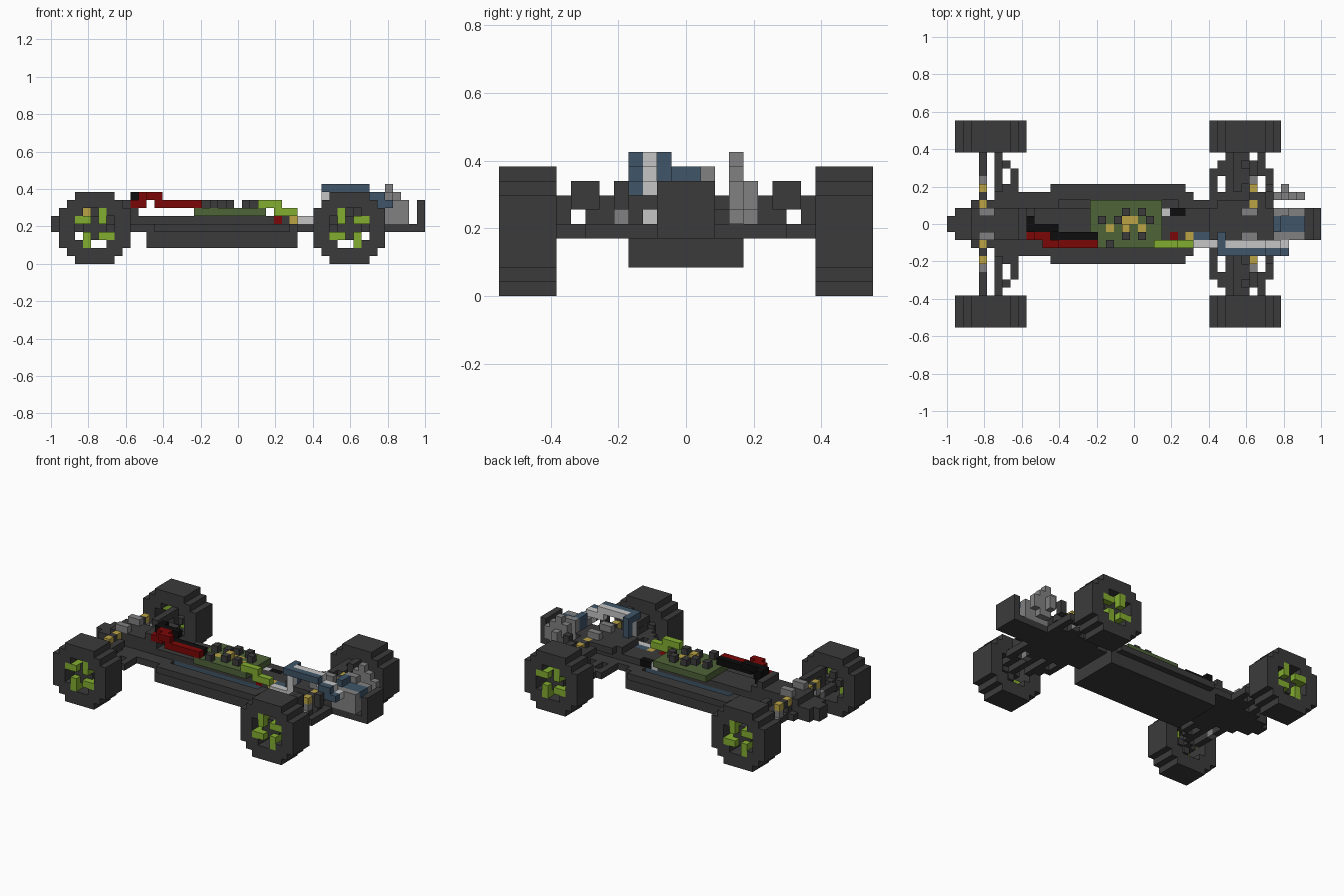
import bpy, bmesh

if "Cube" in bpy.data.objects:
    bpy.data.objects.remove(bpy.data.objects["Cube"])

V = 2 / 47                      # block size: 47 x 26 x 10 blocks overall
COLOURS = {
    "dark_grey": (0.044, 0.044, 0.044), "black": (0.004, 0.004, 0.004),
    "red": (0.2, 0.002, 0.002), "lime": (0.23, 0.42, 0.03),
    "olive": (0.078, 0.125, 0.04), "gold": (0.5, 0.37, 0.06),
    "slate_blue": (0.05, 0.09, 0.14), "light_grey": (0.56, 0.56, 0.56),
    "mid_grey": (0.22, 0.22, 0.22),
}
MATS = {}
for n, c in COLOURS.items():
    MATS[n] = bpy.data.materials.new(n)
    MATS[n].diffuse_color = (*c, 1)

cells = {}                      # block position -> (part, colour)


def fill(part, colour, boxes, mirror=False):
    """Fill inclusive block ranges (x0, x1, y0, y1, z0, z1)."""
    for x0, x1, y0, y1, z0, z1 in boxes:
        for x in range(x0, x1 + 1):
            for y in range(y0, y1 + 1):
                for z in range(z0, z1 + 1):
                    cells[x, y, z] = (part, colour)
                    if mirror:
                        cells[x, 25 - y, z] = (part, colour)


# hull with flanges, a trough on each side and the battery under a deck
fill("battery_tub", "dark_grey", [(12, 30, 9, 16, 2, 3), (12, 13, 10, 15, 4, 4),
     (29, 30, 10, 15, 4, 4)])
fill("tub_flange", "dark_grey", [(13, 29, 8, 8, 4, 4), (12, 30, 9, 9, 4, 4)], True)
fill("battery", "slate_blue", [(14, 28, 11, 14, 4, 4)])
fill("tub_deck", "dark_grey", [(11, 33, 11, 14, 5, 5)])

# stepped chassis plates at both ends
fill("front_plate", "dark_grey", [(0, 0, 12, 13, 4, 5), (1, 2, 11, 14, 4, 5),
     (3, 5, 10, 15, 4, 4), (6, 11, 9, 16, 4, 4)])
fill("front_gearbox", "dark_grey", [(3, 10, 11, 14, 5, 6), (4, 4, 10, 15, 5, 5),
     (9, 9, 11, 14, 7, 7)])
fill("rear_plate", "dark_grey", [(31, 32, 10, 15, 4, 4), (33, 40, 9, 16, 4, 4),
     (41, 46, 11, 14, 4, 4)])
fill("rear_gearbox", "dark_grey", [(33, 40, 11, 14, 5, 6), (34, 39, 10, 15, 6, 6)])
fill("rear_bumper", "dark_grey", [(46, 46, 11, 14, 4, 7)])

# suspension: arms, uprights and stepped shock absorbers on each side
fill("front_arm", "dark_grey", [(4, 4, 4, 9, 4, 4), (6, 6, 4, 9, 4, 4),
     (7, 7, 5, 5, 4, 4), (8, 8, 6, 8, 4, 4), (7, 7, 8, 9, 4, 4),
     (6, 6, 4, 4, 4, 6), (6, 6, 4, 8, 6, 6)], True)
fill("rear_arm", "dark_grey", [(33, 33, 6, 9, 4, 4), (34, 34, 5, 6, 4, 4),
     (35, 35, 4, 9, 4, 4), (37, 37, 3, 10, 4, 4), (38, 38, 7, 9, 4, 4),
     (40, 40, 6, 9, 4, 4), (39, 39, 4, 6, 4, 4)], True)
fill("rear_upright", "dark_grey", [(36, 36, 4, 8, 6, 6), (37, 37, 4, 4, 4, 6),
     (38, 38, 5, 6, 7, 7), (38, 38, 5, 6, 6, 6), (40, 40, 8, 8, 6, 7),
     (37, 37, 6, 7, 5, 6), (39, 39, 9, 9, 5, 6)], True)
for name, x in (("front", 4), ("rear", 38)):
    x2 = x + (1 if x < 9 else -1)
    fill(name + "_shock_body", "mid_grey", [(x, x, 7, 7, 4, 4), (x, x, 8, 8, 5, 5),
         (min(x, x2), max(x, x2), 11, 11, 7, 7)], True)
    fill(name + "_shock_rod", "dark_grey", [(x, x, 9, 9, 6, 6)], True)
    fill(name + "_spring", "gold", [(x, x, 8, 8, 6, 6), (x, x, 10, 10, 6, 6)], True)

# circuit board with small components
fill("circuit_board", "olive", [(18, 26, 10, 15, 6, 6)])
fill("board_chip", "dark_grey", [(20, 20, 10, 10, 7, 7), (22, 22, 14, 14, 7, 7),
     (22, 22, 11, 11, 7, 7), (24, 24, 14, 14, 7, 7), (25, 25, 13, 13, 7, 7),
     (21, 21, 13, 13, 7, 7), (24, 24, 11, 11, 7, 7), (19, 19, 13, 13, 7, 7)])
fill("board_contact", "gold", [(20, 20, 12, 12, 6, 6), (22, 23, 13, 13, 6, 6),
     (22, 22, 12, 12, 7, 7), (24, 24, 12, 12, 6, 6)])

# power cables arching into their plugs
fill("red_cable", "red", [(10, 11, 11, 11, 7, 7), (13, 18, 10, 10, 7, 7),
     (11, 12, 11, 11, 8, 8), (12, 13, 10, 10, 8, 8), (28, 28, 11, 11, 5, 5)])
fill("black_cable", "black", [(10, 11, 12, 12, 7, 7), (13, 18, 11, 11, 7, 7),
     (11, 13, 12, 12, 8, 8), (10, 10, 12, 13, 7, 8), (28, 29, 14, 14, 5, 5)])
fill("plug", "light_grey", [(27, 27, 14, 14, 5, 5)])

# motor lead running from the board over the rear gearbox
fill("lime_cable", "lime", [(26, 28, 10, 10, 7, 7), (28, 30, 10, 10, 6, 6)])
fill("cable_tip", "gold", [(30, 30, 11, 11, 5, 5)])
fill("white_lead", "light_grey", [(31, 33, 10, 10, 5, 5), (34, 34, 10, 10, 5, 8),
     (35, 39, 10, 10, 9, 9), (39, 41, 10, 10, 8, 8), (41, 42, 10, 10, 7, 7)])
fill("blue_lead", "slate_blue", [(31, 33, 11, 11, 5, 5), (34, 34, 11, 11, 5, 8),
     (34, 34, 9, 11, 9, 9), (35, 39, 9, 9, 9, 9), (40, 41, 9, 9, 8, 8),
     (41, 42, 9, 9, 7, 7)])

# motor and side canister
fill("motor_casing", "mid_grey", [(41, 44, 11, 14, 5, 6), (41, 44, 11, 11, 7, 7),
     (41, 44, 14, 14, 7, 7), (41, 42, 14, 14, 8, 8)])
fill("motor_top", "slate_blue", [(41, 41, 12, 13, 7, 8), (42, 44, 12, 13, 7, 7)])
fill("canister", "mid_grey", [(41, 42, 16, 16, 7, 8), (42, 42, 16, 16, 9, 9),
     (43, 43, 16, 16, 5, 8), (44, 44, 16, 16, 6, 7), (42, 42, 17, 17, 6, 7),
     (42, 42, 16, 16, 5, 6), (43, 43, 15, 15, 5, 5)])
cells.pop((43, 15, 5))

# wheels: block ring tyre, pinwheel rim and dark hub
for name, cx, flip in (("front", 5, -1), ("rear", 37, 1)):
    for dx in range(-4, 5):
        for dz in range(-4, 5):
            r = dx * dx + dz * dz
            x, z = cx + dx, 4 + dz
            if 5.5 < r < 20.5:
                fill(name + "_tyre", "dark_grey", [(x, x, 0, 3, z, z)], True)
            elif r <= 1:
                fill(name + "_hub", "dark_grey", [(x, x, 1, 3 if r == 0 else 2, z, z)], True)
    dx, dz = 1, 2
    for q in range(4):          # one diagonal block and one blade tip per quarter
        a, b = (1 if dx > 0 else -1), (1 if dz > 0 else -1)
        for u, w in ((a, b), (dx, dz)):
            x = cx - flip * u
            fill(name + "_rim", "lime", [(x, x, 0, 1, 4 + w, 4 + w)], True)
        dx, dz = -dz, dx

# turn each part's blocks into a mesh of exposed faces only
SIDES = [((1, 0, 0), [(1, 0, 0), (1, 1, 0), (1, 1, 1), (1, 0, 1)]),
         ((-1, 0, 0), [(0, 0, 0), (0, 0, 1), (0, 1, 1), (0, 1, 0)]),
         ((0, 1, 0), [(0, 1, 0), (0, 1, 1), (1, 1, 1), (1, 1, 0)]),
         ((0, -1, 0), [(0, 0, 0), (1, 0, 0), (1, 0, 1), (0, 0, 1)]),
         ((0, 0, 1), [(0, 0, 1), (1, 0, 1), (1, 1, 1), (0, 1, 1)]),
         ((0, 0, -1), [(0, 0, 0), (0, 1, 0), (1, 1, 0), (1, 0, 0)])]
parts = {}
for pos, key in cells.items():
    parts.setdefault(key, []).append(pos)
for (part, colour), blocks in parts.items():
    bm = bmesh.new()
    verts = {}
    for x, y, z in blocks:
        for (nx, ny, nz), corners in SIDES:
            if (x + nx, y + ny, z + nz) in cells:
                continue
            face = []
            for a, b, c in corners:
                p = (x + a, y + b, z + c)
                if p not in verts:
                    verts[p] = bm.verts.new(((p[0] - 23.5) * V, (p[1] - 13) * V, p[2] * V))
                face.append(verts[p])
            bm.faces.new(face)
    mesh = bpy.data.meshes.new(part)
    bm.to_mesh(mesh)
    bm.free()
    mesh.materials.append(MATS[colour])
    bpy.context.collection.objects.link(bpy.data.objects.new(part, mesh))

for m in bpy.data.materials:
    if m.users and not m.is_grease_pencil:
        m.use_nodes = True
        m.node_tree.nodes["Principled BSDF"].inputs["Base Color"].default_value = m.diffuse_color
